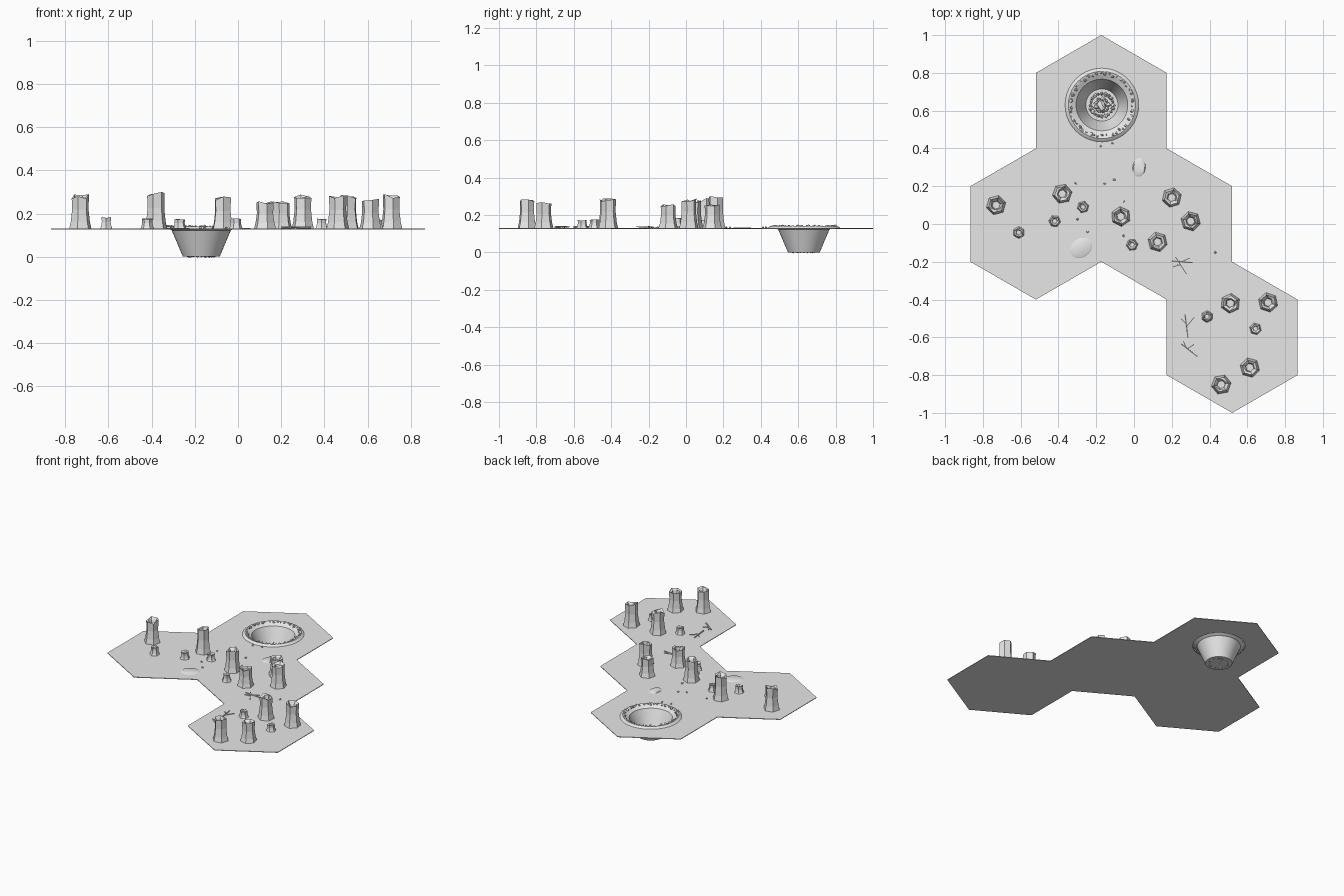
import bpy, bmesh, math, random
from mathutils import Vector, Matrix

if "Cube" in bpy.data.objects:
    bpy.data.objects.remove(bpy.data.objects["Cube"])

random.seed(4)
G = 0.13                      # ground level
CRATER = Vector((-0.17, 0.63, 0))
TAU = math.tau

grey = bpy.data.materials.new("pale_grey")
grey.diffuse_color = (0.8, 0.8, 0.8, 1)
grey.use_nodes = True
grey.node_tree.nodes["Principled BSDF"].inputs["Base Color"].default_value = grey.diffuse_color


def finish(bm, name, smooth=False):
    bmesh.ops.recalc_face_normals(bm, faces=bm.faces)
    me = bpy.data.meshes.new(name)
    bm.to_mesh(me)
    bm.free()
    me.materials.append(grey)
    ob = bpy.data.objects.new(name, me)
    bpy.context.collection.objects.link(ob)
    if smooth:
        bpy.ops.object.select_all(action='DESELECT')
        ob.select_set(True)
        bpy.context.view_layer.objects.active = ob
        bpy.ops.object.shade_smooth_by_angle(angle=math.radians(35))
    return ob


def ring(bm, c, r, n, z, turn=0.0, jitter=0.0):
    return [bm.verts.new((c[0] + r * math.cos(turn + TAU * i / n),
                          c[1] + r * math.sin(turn + TAU * i / n),
                          z + random.uniform(-jitter, jitter))) for i in range(n)]


def bridge(bm, a, b):
    n = len(a)
    for i in range(n):
        bm.faces.new((a[i], a[(i + 1) % n], b[(i + 1) % n], b[i]))


def loop_edges(bm, vs):
    return [bm.edges.new((vs[i], vs[(i + 1) % len(vs)])) for i in range(len(vs))]


# Ground: four joined hexagon tiles, one with a round hole
bm = bmesh.new()
w = 0.2 * math.sqrt(3)
for i, c in enumerate([(-w / 2, 0.6), (-1.5 * w, 0), (w / 2, 0), (1.5 * w, -0.6)]):
    tile = ring(bm, c, 0.4, 6, G, math.pi / 6)
    if i:
        bm.faces.new(tile)
    else:
        hole = ring(bm, CRATER, 0.165, 40, G)
        bmesh.ops.triangle_fill(bm, use_beauty=True, normal=(0, 0, 1),
                                edges=loop_edges(bm, tile) + loop_edges(bm, hole))
bmesh.ops.remove_doubles(bm, verts=bm.verts, dist=0.001)
ground = finish(bm, "ground")
solid = ground.modifiers.new("thickness", 'SOLIDIFY')
solid.thickness = 0.004
solid.offset = -1

# Crater: raised rim, funnel wall and floor
bm = bmesh.new()
profile = [(0.195, G), (0.188, 0.136), (0.178, 0.141), (0.168, 0.139),
           (0.155, 0.131), (0.137, 0.122), (0.085, 0.0)]
rings = [ring(bm, CRATER, r, 40, z) for r, z in profile]
for a, b in zip(rings, rings[1:]):
    bridge(bm, a, b)
bm.faces.new(rings[-1])
finish(bm, "crater", True)


def rock(bm, pos, size):
    m = (Matrix.Translation(pos) @ Matrix.Rotation(random.uniform(0, TAU), 4, 'Z')
         @ Matrix.Diagonal((size, size * random.uniform(0.6, 0.9), size * 0.75, 1)))
    vs = bmesh.ops.create_icosphere(bm, subdivisions=1, radius=1, matrix=m)["verts"]
    for v in vs:
        v.co += Vector([random.uniform(-0.2, 0.2) * size for _ in range(3)])


def around(r, a, z):
    return CRATER + Vector((r * math.cos(a), r * math.sin(a), z))


# Stones round the rim, and rubble on the crater floor
bm = bmesh.new()
for i in range(44):
    rock(bm, around(random.uniform(0.158, 0.172), TAU * (i + random.random() * 0.7) / 44,
                    0.139), random.uniform(0.005, 0.012))
finish(bm, "rim_stones")
bm = bmesh.new()
for i in range(20):
    rock(bm, around(0.06, TAU * i / 20, 0.006), random.uniform(0.009, 0.014))
for i in range(9):
    rock(bm, around(0.032, TAU * i / 9, 0.014), random.uniform(0.012, 0.018))
rock(bm, around(0, 0, 0.03), 0.036)
finish(bm, "crater_rubble")


# Stumps: flared six-sided trunks with a splintered hollow top
def stump(name, x, y, top, r):
    bm = bmesh.new()
    h = top - G
    turn = random.uniform(0, TAU)
    jag = h * 0.07
    parts = [ring(bm, (x, y), r * k, 6, z, turn, j) for k, z, j in [
        (1.0, G, 0), (0.86, G + h * 0.2, 0), (0.74, G + h * 0.55, 0),
        (0.78, top - jag, jag), (0.5, top - jag * 1.8, jag),
        (0.4, top - h * 0.25, 0)]]
    for a, b in zip(parts, parts[1:]):
        bridge(bm, a, b)
    bm.faces.new(parts[0])
    bm.faces.new(parts[-1])
    bmesh.ops.triangulate(bm, faces=[f for f in bm.faces if len(f.verts) == 4
                                     and f.calc_center_median().z > top - jag * 2.5])
    finish(bm, name)


for x, y, top in [(-0.73, 0.10, 0.29), (-0.38, 0.16, 0.302), (-0.07, 0.04, 0.28),
                  (0.20, 0.14, 0.262), (0.30, 0.015, 0.293), (0.125, -0.095, 0.258),
                  (0.51, -0.42, 0.289), (0.71, -0.415, 0.291), (0.613, -0.76, 0.268),
                  (0.462, -0.85, 0.288)]:
    stump("tall_stump", x, y, top, 0.053)
for x, y, top in [(-0.61, -0.045, 0.185), (-0.42, 0.015, 0.178), (-0.27, 0.09, 0.176),
                  (-0.01, -0.11, 0.178), (0.387, -0.49, 0.178), (0.643, -0.555, 0.174)]:
    stump("small_stump", x, y, top, 0.032)

# Low oval mounds
for x, y, rx, ry, turn in [(0.027, 0.30, 0.034, 0.05, -0.1),
                           (-0.28, -0.127, 0.062, 0.05, 0.6)]:
    bm = bmesh.new()
    a = ring(bm, (0, 0), 1, 24, 0)
    b = ring(bm, (0, 0), 0.85, 24, 0.004)
    bridge(bm, a, b)
    bm.faces.new(b)
    bm.transform(Matrix.Translation((x, y, G)) @ Matrix.Rotation(turn, 4, 'Z')
                 @ Matrix.Diagonal((rx, ry, 1, 1)))
    finish(bm, "oval_mound", True)

# Fallen branches: tapered sticks, each a main stem and twigs
branches = [
    [(0.20, -0.195, 0.31, -0.205), (0.22, -0.175, 0.278, -0.265),
     (0.25, -0.20, 0.295, -0.18), (0.245, -0.215, 0.21, -0.225)],
    [(0.285, -0.60, 0.27, -0.48), (0.28, -0.54, 0.318, -0.495),
     (0.278, -0.53, 0.252, -0.505)],
    [(0.335, -0.70, 0.25, -0.635), (0.28, -0.66, 0.318, -0.638),
     (0.275, -0.652, 0.262, -0.622)]]
for sticks in branches:
    bm = bmesh.new()
    for i, (x0, y0, x1, y1) in enumerate(sticks):
        p, q = Vector((x0, y0, G + 0.005)), Vector((x1, y1, G + 0.007))
        d = q - p
        m = Matrix.Translation((p + q) / 2) @ d.to_track_quat('Z', 'Y').to_matrix().to_4x4()
        r = 0.0055 if i == 0 else 0.004
        bmesh.ops.create_cone(bm, cap_ends=True, segments=6, radius1=r,
                              radius2=r * 0.6, depth=d.length, matrix=m)
    finish(bm, "fallen_branch")

# Scattered pebbles
bm = bmesh.new()
for x, y in [(-0.175, 0.412), (-0.115, 0.427), (-0.31, 0.215), (-0.155, 0.213),
             (-0.105, 0.235), (-0.055, 0.12), (-0.3, 0.025), (-0.245, -0.04),
             (-0.055, -0.062), (0.43, -0.15)]:
    rock(bm, Vector((x, y, G + 0.003)), 0.0075)
finish(bm, "pebbles")
